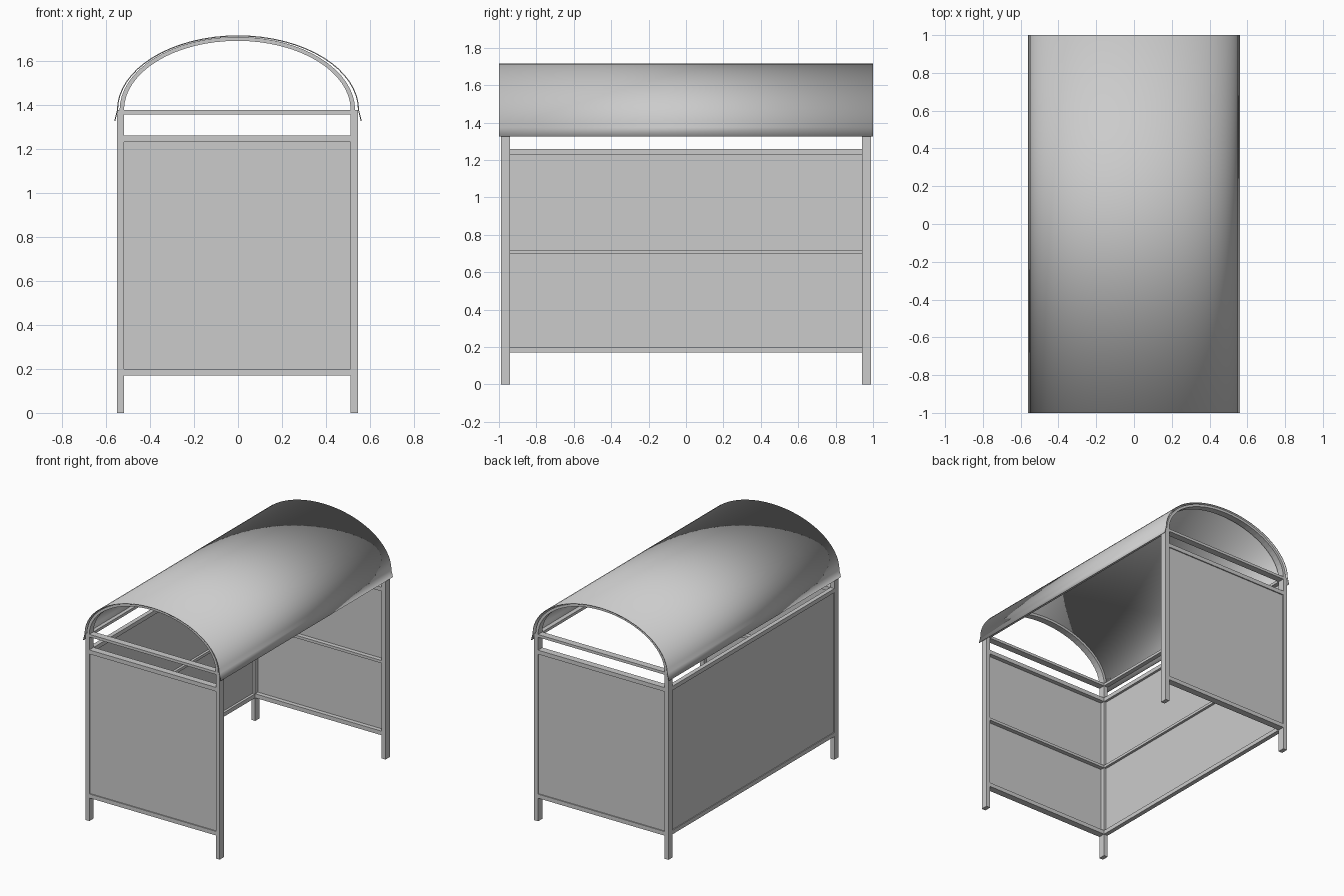
import bpy
import bmesh
import math

if "Cube" in bpy.data.objects:
    bpy.data.objects.remove(bpy.data.objects["Cube"], do_unlink=True)

GREY = (0.6, 0.6, 0.6, 1)
metal = bpy.data.materials.new("grey metal")
metal.use_nodes = True
metal.diffuse_color = GREY
metal.node_tree.nodes["Principled BSDF"].inputs["Base Color"].default_value = GREY


def finish(name, bm):
    bmesh.ops.recalc_face_normals(bm, faces=bm.faces[:])
    mesh = bpy.data.meshes.new(name)
    bm.to_mesh(mesh)
    bm.free()
    mesh.materials.append(metal)
    obj = bpy.data.objects.new(name, mesh)
    bpy.context.collection.objects.link(obj)
    return obj


def box(name, xs, ys, zs):
    """Box between the given pairs of limits."""
    bm = bmesh.new()
    bmesh.ops.create_cube(bm, size=1)
    for v in bm.verts:
        for axis, (a, b) in enumerate((sorted(xs), sorted(ys), sorted(zs))):
            v.co[axis] = (a + b) / 2 + v.co[axis] * (b - a)
    return finish(name, bm)


def arc(rx, rz, steps=32):
    return [(rx * math.cos(math.pi * i / steps), EAVE + rz * math.sin(math.pi * i / steps))
            for i in range(steps + 1)]


def vault(name, outer, inner, y0, y1):
    """Curved strip between two matching profiles, extruded along y."""
    bm = bmesh.new()
    rings = []
    for po, pi in zip(outer, inner):
        rings.append([bm.verts.new((p[0] + SHIFT * (name != "roof"), y, p[1]))
                      for p, y in ((po, y0), (po, y1), (pi, y1), (pi, y0))])
    for a, b in zip(rings, rings[1:]):
        for i in range(4):
            j = (i + 1) % 4
            bm.faces.new((a[i], a[j], b[j], b[i]))
    bm.faces.new(rings[0])
    bm.faces.new(rings[-1])
    return finish(name, bm)


EAVE = 1.375
SHIFT = -0.003          # frame sits slightly off the roof's centre line
X_IN, X_OUT = 0.515, 0.547
Y_IN, Y_OUT = 0.94, 0.99
RAILS = {"bottom": (0.17, 0.2), "top": (1.23, 1.26), "eave": (1.355, EAVE)}
MIDDLE = (0.7, 0.72)
left, right = X_IN + SHIFT, -X_IN + SHIFT

# Four corner posts
for side, sx in (("left", 1), ("right", -1)):
    for end, sy in (("front", -1), ("back", 1)):
        box(f"{end}_{side}_post", (sx * X_IN + SHIFT, sx * X_OUT + SHIFT),
            (sy * Y_IN, sy * Y_OUT), (0, EAVE))

# End walls: rails, recessed panel, inner middle rail and roof arch
for end, s in (("front", -1), ("back", 1)):
    for level, zs in RAILS.items():
        box(f"{end}_{level}_rail", (right, left), (s * Y_IN, s * Y_OUT), zs)
    box(f"{end}_panel", (right, left), (s * 0.972, s * 0.982), (0.2, 1.23))
    box(f"{end}_middle_rail", (right, left), (s * Y_IN, s * 0.972), MIDDLE)
    vault(f"{end}_arch", arc(0.535, 0.333), arc(X_IN, 0.315),
          min(s * Y_IN, s * Y_OUT), max(s * Y_IN, s * Y_OUT))

# Closed long wall on the right side
outer_x = -X_OUT + SHIFT
for level in ("bottom", "top"):
    box(f"long_{level}_rail", (outer_x, right), (-Y_IN, Y_IN), RAILS[level])
box("long_panel", (outer_x + 0.006, outer_x + 0.014), (-Y_IN, Y_IN), (0.2, 1.23))
box("long_middle_rail", (outer_x + 0.014, right), (-Y_IN, Y_IN), MIDDLE)

# Eave beams under the roof edges
for side, sx in (("left", 1), ("right", -1)):
    box(f"{side}_eave_beam", (sx * X_IN + SHIFT, sx * X_OUT + SHIFT),
        (-Y_IN, Y_IN), RAILS["eave"])

# Thin barrel roof with slightly flared lower edges
outer = [(0.562, 1.325)] + arc(0.55, 0.34) + [(-0.562, 1.325)]
inner = [(0.558, 1.325)] + arc(0.545, 0.335) + [(-0.558, 1.325)]
roof = vault("roof", outer, inner, -1, 1)
roof.data.polygons.foreach_set("use_smooth", [True] * len(roof.data.polygons))
